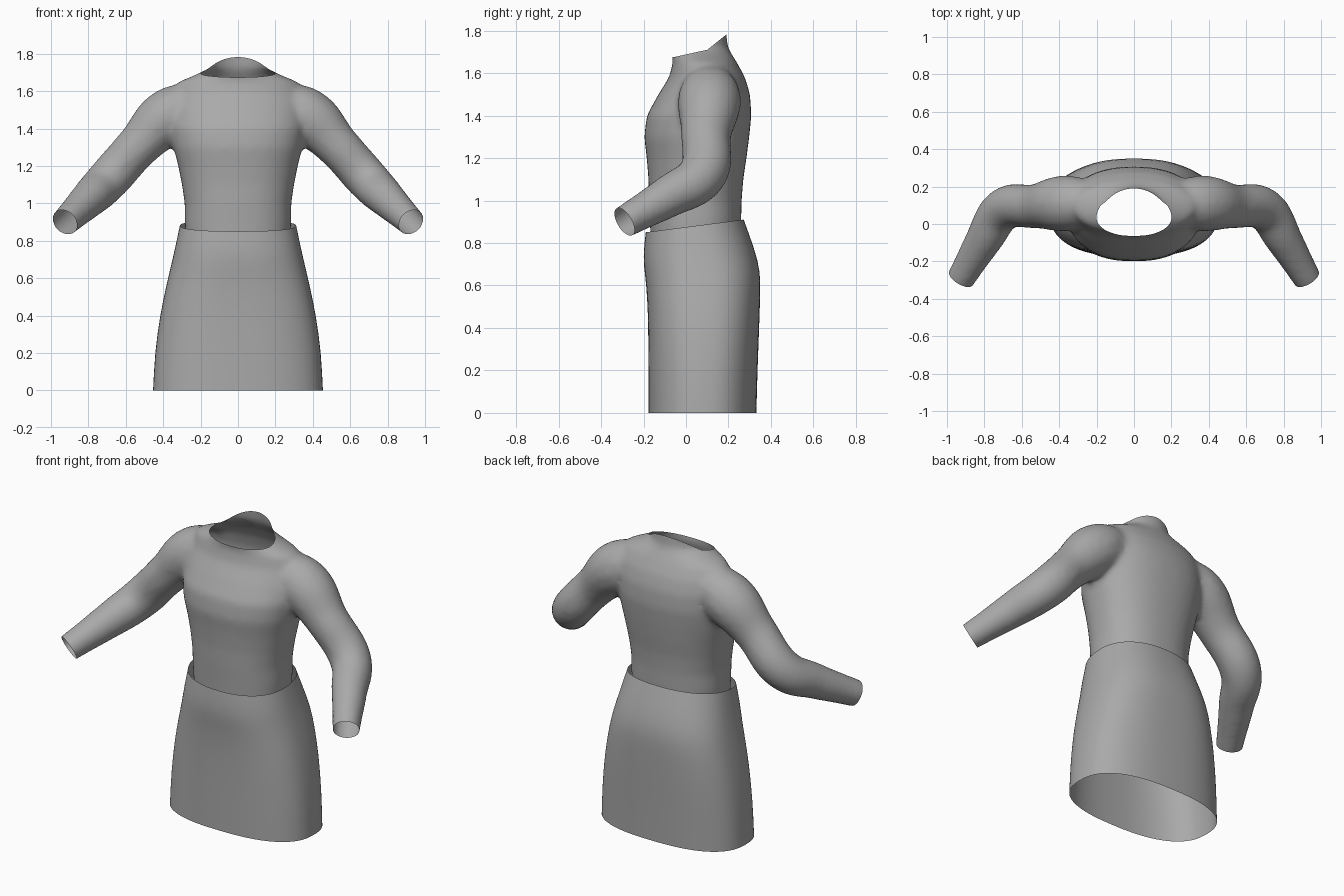
import bpy, bmesh, math
from mathutils import Vector

cube = bpy.data.objects.get("Cube")
if cube:
    bpy.data.objects.remove(cube, do_unlink=True)

cloth = bpy.data.materials.new("grey cloth")
cloth.use_nodes = True
GREY = (0.4, 0.4, 0.4, 1)
cloth.diffuse_color = GREY
cloth.node_tree.nodes["Principled BSDF"].inputs["Base Color"].default_value = GREY


def select_only(obj):
    bpy.ops.object.select_all(action='DESELECT')
    obj.select_set(True)
    bpy.context.view_layer.objects.active = obj


def apply_modifier(obj, kind, **settings):
    mod = obj.modifiers.new(kind.title(), kind)
    for key, value in settings.items():
        setattr(mod, key, value)
    select_only(obj)
    bpy.ops.object.modifier_apply(modifier=mod.name)


def signed_power(value, power):
    return math.copysign(abs(value) ** power, value)


def loft(name, rows, segments, capped):
    """Stack rounded rings: height, half width, front y, back y, squareness, tilt."""
    bm = bmesh.new()
    rings = []
    for z, half, front, back, square, tilt in rows:
        ring = []
        for i in range(segments):
            a = math.tau * i / segments
            x = half * signed_power(math.cos(a), 2 / square)
            y = (front + back) / 2 + (back - front) / 2 * signed_power(math.sin(a), 2 / square)
            ring.append(bm.verts.new((x, y, z + tilt * y)))
        rings.append(ring)
    for low, high in zip(rings, rings[1:]):
        for i in range(segments):
            j = (i + 1) % segments
            bm.faces.new((low[i], low[j], high[j], high[i]))
    if capped:
        bm.faces.new(rings[0][::-1])
        bm.faces.new(rings[-1])
    mesh = bpy.data.meshes.new(name)
    bm.to_mesh(mesh)
    bm.free()
    obj = bpy.data.objects.new(name, mesh)
    bpy.context.collection.objects.link(obj)
    return obj


def sleeve(name, side, path):
    """Tapered tube through the points, as a closed mesh."""
    curve = bpy.data.curves.new(name, 'CURVE')
    curve.dimensions = '3D'
    curve.bevel_depth = 1
    curve.bevel_resolution = 6
    curve.use_fill_caps = True
    spline = curve.splines.new('BEZIER')
    spline.radius_interpolation = 'CARDINAL'
    spline.bezier_points.add(len(path) - 1)
    for point, (x, y, z, radius) in zip(spline.bezier_points, path):
        point.co = (side * x, y, z)
        point.radius = radius
        point.handle_left_type = point.handle_right_type = 'AUTO'
    obj = bpy.data.objects.new(name, curve)
    bpy.context.collection.objects.link(obj)
    select_only(obj)
    bpy.ops.object.convert(target='MESH')
    return bpy.context.view_layer.objects.active


def cut_open(bm, planes):
    """Slice along the planes and remove whatever lies outside all of them."""
    planes = [(Vector(p), Vector(n).normalized()) for p, n in planes]
    for point, normal in planes:
        bmesh.ops.bisect_plane(bm, geom=bm.verts[:] + bm.edges[:] + bm.faces[:],
                               plane_co=point, plane_no=normal)
    outside = [f for f in bm.faces
               if all((f.calc_center_median() - p).dot(n) > 0 for p, n in planes)]
    bmesh.ops.delete(bm, geom=outside, context='FACES')


# Sweater body, closed for now
body_rows = [
    (0.76, 0.275, -0.165, 0.25, 2.3, 0),
    (0.90, 0.285, -0.17, 0.26, 2.3, 0),
    (1.00, 0.285, -0.175, 0.262, 2.3, 0),
    (1.10, 0.30, -0.177, 0.27, 2.3, 0),
    (1.20, 0.32, -0.185, 0.285, 2.3, 0),
    (1.30, 0.345, -0.197, 0.298, 2.3, 0),
    (1.40, 0.36, -0.185, 0.308, 2.3, 0),
    (1.50, 0.36, -0.13, 0.302, 2.2, 0),
    (1.58, 0.35, -0.08, 0.278, 2.1, 0),
    (1.65, 0.32, -0.062, 0.24, 2, 0),
    (1.69, 0.22, -0.067, 0.215, 2, 0),
    (1.72, 0.165, -0.08, 0.197, 2, 0),
    (1.85, 0.15, -0.09, 0.185, 2, 0),
]
sweater = loft("sweater", body_rows, 48, True)

# Sleeves, bent forward at the elbow
arm_path = [
    (0.20, 0.11, 1.54, 0.12), (0.37, 0.11, 1.465, 0.15), (0.525, 0.095, 1.315, 0.12),
    (0.70, 0.075, 1.12, 0.115), (0.80, -0.08, 1.02, 0.10),
    (0.925, -0.29, 0.90, 0.077), (0.97, -0.364, 0.856, 0.075),
]
sleeves = [sleeve("sleeve", side, arm_path) for side in (-1, 1)]

# Merge into one knitted surface with soft shoulder blends
select_only(sweater)
for part in sleeves:
    part.select_set(True)
bpy.ops.object.join()
apply_modifier(sweater, 'REMESH', mode='VOXEL', voxel_size=0.016)
apply_modifier(sweater, 'SMOOTH', factor=0.5, iterations=12)

# Open the neck, hem and cuffs
bm = bmesh.new()
bm.from_mesh(sweater.data)
cut_open(bm, [((0, 0.1, 1.71), (0, -0.22, 1)), ((0, 0.1, 1.71), (0, -0.8, 1))])
cut_open(bm, [((0, 0, 0.83), (0, 0.13, -1))])
for side in (-1, 1):
    cut_open(bm, [((side * 0.925, -0.29, 0.90), (side * 0.225, -0.37, -0.22))])
bm.to_mesh(sweater.data)
bm.free()

# Skirt: flared tube with a tilted waist
skirt_rows = [
    (0.00, 0.455, -0.177, 0.332, 2.5, 0),
    (0.20, 0.446, -0.177, 0.337, 2.5, 0),
    (0.40, 0.418, -0.178, 0.345, 2.6, 0),
    (0.55, 0.386, -0.183, 0.35, 2.6, 0.02),
    (0.65, 0.362, -0.192, 0.352, 2.5, 0.04),
    (0.75, 0.338, -0.204, 0.322, 2.4, 0.08),
    (0.875, 0.312, -0.19, 0.272, 2.3, 0.13),
]
skirt = loft("skirt", skirt_rows, 48, False)
apply_modifier(skirt, 'SUBSURF', levels=1)

for obj in (sweater, skirt):
    obj.data.materials.clear()
    obj.data.materials.append(cloth)
    select_only(obj)
    bpy.ops.object.shade_smooth_by_angle(angle=math.radians(60))
